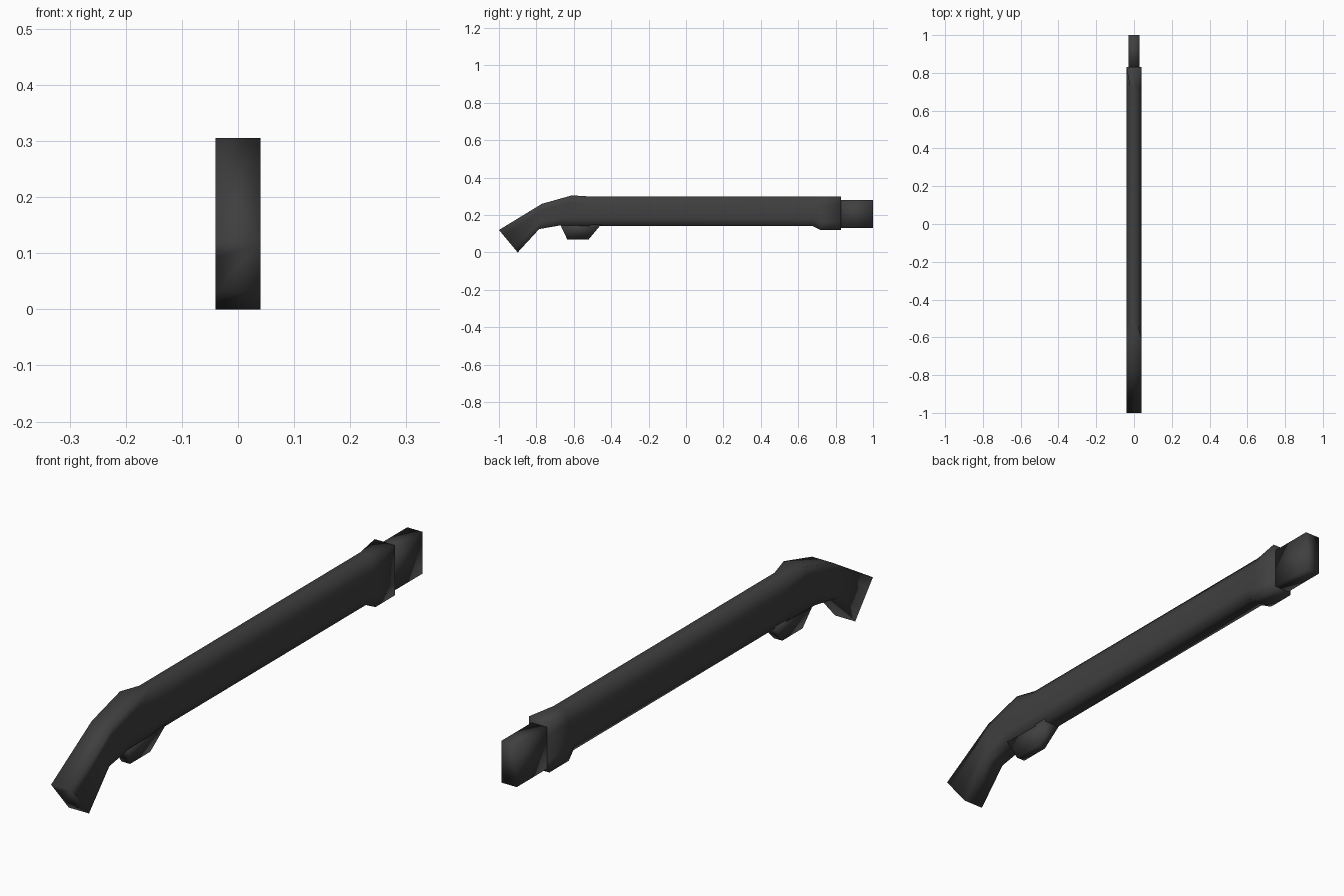
import bpy

if "Cube" in bpy.data.objects:
    bpy.data.objects.remove(bpy.data.objects["Cube"])

mat = bpy.data.materials.new("dark grey")
mat.diffuse_color = (0.05, 0.05, 0.05, 1)
mat.use_nodes = True
mat.node_tree.nodes["Principled BSDF"].inputs["Base Color"].default_value = mat.diffuse_color


def loft(name, rings):
    """Skin closed rings of points, cap both ends and shade smooth."""
    n = len(rings[0])
    verts = [p for r in rings for p in r]
    faces = [tuple(range(n)), tuple(range(len(verts) - 1, len(verts) - n - 1, -1))]
    for k in range(len(rings) - 1):
        for i in range(n):
            a, b = k * n + i, k * n + (i + 1) % n
            faces.append((a, a + n, b + n, b))
    me = bpy.data.meshes.new(name)
    me.from_pydata(verts, [], faces)
    me.materials.append(mat)
    me.polygons.foreach_set("use_smooth", [True] * len(me.polygons))
    me.update()
    ob = bpy.data.objects.new(name, me)
    bpy.context.collection.objects.link(ob)
    return ob


def section(yt, zt, yb, zb, wt, wb, w=0.04):
    """Eight-sided section from a top point, a bottom point and half-widths."""
    half = [(wb, 0), (w, 0.25), (w, 0.75), (wt, 1)]
    right = [(x, yb + (yt - yb) * t, zb + (zt - zb) * t) for x, t in half]
    return right + [(-x, y, z) for x, y, z in reversed(right)]


# Stock, chamfered barrel and flared square collar
loft("stock_and_barrel", [section(*s) for s in (
    (-1.00, 0.12, -0.90, 0.00, 0.04, 0.04),
    (-0.77, 0.26, -0.785, 0.125, 0.04, 0.04),
    (-0.61, 0.305, -0.67, 0.145, 0.04, 0.04),
    (-0.53, 0.30, -0.46, 0.14, 0.02, 0.03),
    (0.68, 0.30, 0.68, 0.14, 0.02, 0.03),
    (0.72, 0.30, 0.72, 0.12, 0.02, 0.04),
    (0.83, 0.30, 0.83, 0.12, 0.04, 0.04))])

# Square tip
loft("tip", [[(x * 0.03, y, z) for x, z in ((1, 0.13), (1, 0.28), (-1, 0.28), (-1, 0.13))]
             for y in (0.82, 1.0)])

# Tapered guard under the barrel
loft("guard", [[(w, y0, z), (w, y1, z), (-w, y1, z), (-w, y0, z)]
               for w, y0, y1, z in ((0.017, -0.635, -0.52, 0.07),
                                    (0.034, -0.672, -0.455, 0.148))])
